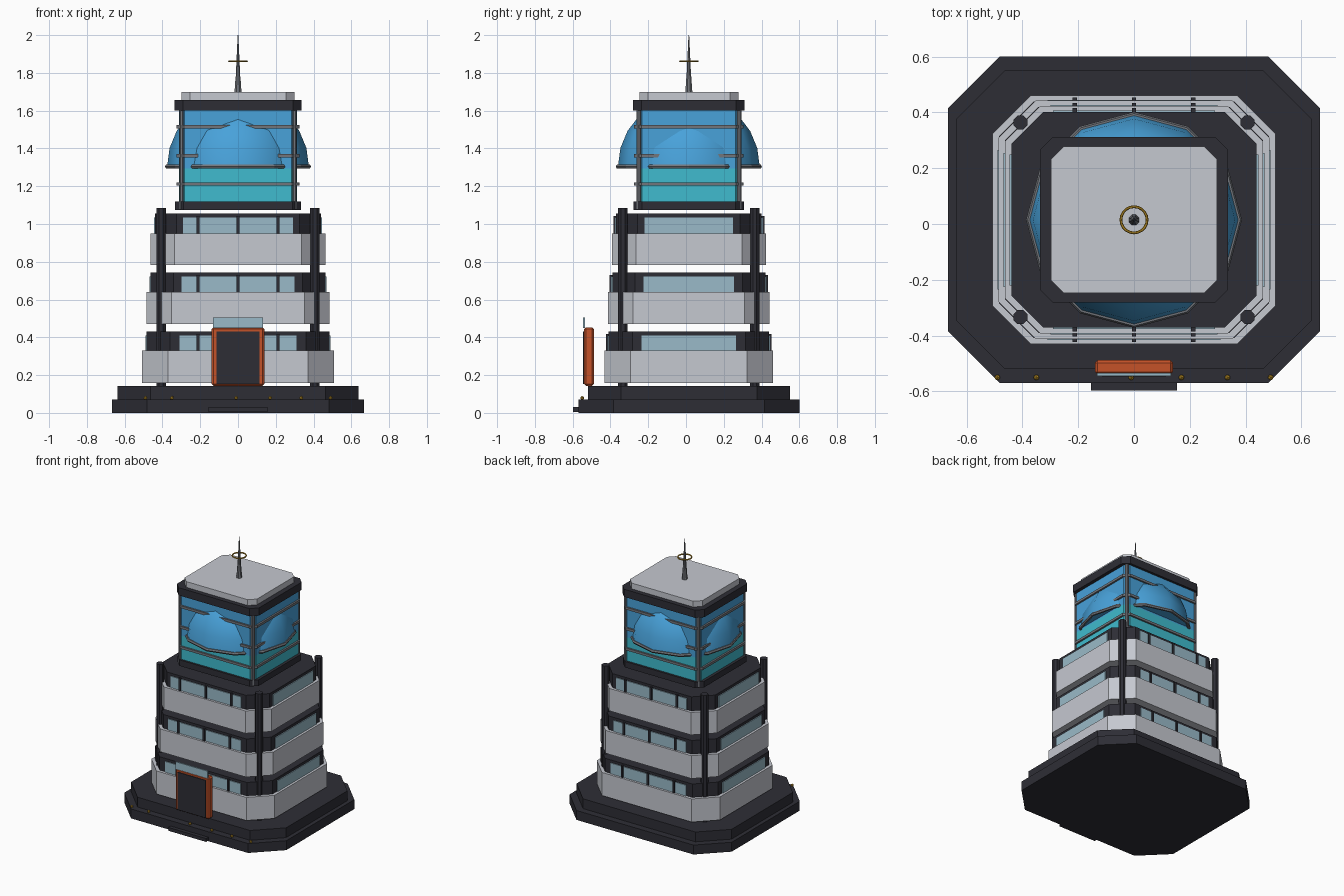
import bpy, bmesh, math
from mathutils import Matrix

if "Cube" in bpy.data.objects:
    bpy.data.objects.remove(bpy.data.objects["Cube"])

CY = 0.015  # building centre in y


def mat(name, r, g, b):
    m = bpy.data.materials.new(name)
    m.diffuse_color = (r, g, b, 1)
    m.use_nodes = True
    m.node_tree.nodes["Principled BSDF"].inputs["Base Color"].default_value = m.diffuse_color
    return m


DARK = mat("dark charcoal", 0.027, 0.027, 0.036)
WHITE = mat("pale grey", 0.56, 0.58, 0.63)
GLASS = mat("window glass", 0.32, 0.49, 0.58)
BLUE = mat("sky blue glass", 0.065, 0.36, 0.70)
TEAL = mat("teal glass", 0.05, 0.50, 0.62)
GREY = mat("steel grey", 0.17, 0.18, 0.20)
ORANGE = mat("burnt orange", 0.56, 0.085, 0.022)
GOLD = mat("gold", 0.50, 0.28, 0.02)


def finish(name, bm, m):
    bmesh.ops.recalc_face_normals(bm, faces=bm.faces)
    me = bpy.data.meshes.new(name)
    bm.to_mesh(me)
    bm.free()
    me.materials.append(m)
    ob = bpy.data.objects.new(name, me)
    bpy.context.collection.objects.link(ob)
    return ob


def prism(name, hx, hy, c, z0, z1, m):
    """Rectangle with cut corners, extruded upwards."""
    pts = [(hx, hy - c), (hx - c, hy), (c - hx, hy), (-hx, hy - c),
           (-hx, c - hy), (c - hx, -hy), (hx - c, -hy), (hx, c - hy)]
    bm = bmesh.new()
    f = bm.faces.new([bm.verts.new((x, y + CY, z0)) for x, y in pts])
    top = bmesh.ops.extrude_face_region(bm, geom=[f])["geom"]
    for v in top:
        if isinstance(v, bmesh.types.BMVert):
            v.co.z = z1
    return finish(name, bm, m)


def box(name, x0, x1, y0, y1, z0, z1, m):
    bm = bmesh.new()
    bmesh.ops.create_cube(bm, size=1)
    for v in bm.verts:
        v.co.x = (x0 + x1) / 2 + v.co.x * (x1 - x0)
        v.co.y = (y0 + y1) / 2 + v.co.y * (y1 - y0)
        v.co.z = (z0 + z1) / 2 + v.co.z * (z1 - z0)
    return finish(name, bm, m)


def rod(name, x, y, z0, z1, r0, r1, m, n=8):
    bm = bmesh.new()
    bmesh.ops.create_cone(bm, cap_ends=True, segments=n, radius1=r0, radius2=r1, depth=z1 - z0,
                          matrix=Matrix.Translation((x, y, (z0 + z1) / 2)) @ Matrix.Rotation(math.pi / n, 4, 'Z'))
    return finish(name, bm, m)


def ring(name, z, R, r, n, k, m):
    bpy.ops.mesh.primitive_torus_add(location=(0, CY, z), major_radius=R, minor_radius=r,
                                     major_segments=n, minor_segments=k)
    ob = bpy.context.object
    ob.name = name
    ob.data.materials.append(m)
    return ob


# Plinth, front step and little path lights
prism("plinth_lower", 0.667, 0.585, 0.185, 0, 0.07, DARK)
prism("plinth_upper", 0.638, 0.535, 0.175, 0.07, 0.143, DARK)
box("front_step", -0.155, 0.155, -0.597, -0.56, 0.005, 0.03, DARK)
for i, x in enumerate((-0.49, -0.35, -0.01, 0.17, 0.335, 0.49)):
    bm = bmesh.new()
    bmesh.ops.create_icosphere(bm, subdivisions=1, radius=0.011,
                               matrix=Matrix.Translation((x, -0.55, 0.079)))
    finish(f"path_light_{i}", bm, GOLD)

# Entrance portal with door and glass canopy
frame = box("door_frame", -0.14, 0.14, -0.54, -0.488, 0.143, 0.453, ORANGE)
bev = frame.modifiers.new("bevel", 'BEVEL')
bev.width = 0.01
box("door_panel", -0.115, 0.115, -0.546, -0.535, 0.153, 0.432, DARK)
box("door_canopy", -0.132, 0.132, -0.545, -0.535, 0.45, 0.505, GLASS)

# Three floating storeys: parapet slab, set-back wall, windows and mullions
# (half x, half y, chamfer, bottom, parapet top, wall top, front window, side window)
floors = [(0.507, 0.446, 0.137, 0.158, 0.33, 0.43, 0.31, 0.25),
          (0.485, 0.427, 0.132, 0.47, 0.64, 0.742, 0.30, 0.24),
          (0.463, 0.408, 0.127, 0.783, 0.95, 1.055, 0.29, 0.235)]
for i, (hx, hy, c, z0, z1, z2, wx, wy) in enumerate(floors, 1):
    bx, by = hx - 0.023, hy - 0.022
    prism(f"parapet_{i}", hx, hy, c, z0, z1, WHITE)
    prism(f"wall_{i}", bx, by, c - 0.012, z1 - 0.01, z2, DARK)
    for s, side in ((-1, "a"), (1, "b")):
        ya, yb = sorted((CY + s * (by - 0.002), CY + s * (by + 0.006)))
        box(f"window_x_{i}{side}", -wx, wx, ya, yb, z1 - 0.005, z2 - 0.02, GLASS)
        xa, xb = sorted((s * (bx - 0.002), s * (bx + 0.006)))
        box(f"window_y_{i}{side}", xa, xb, CY - wy, CY + wy, z1 - 0.005, z2 - 0.02, GLASS)
        ya, yb = sorted((CY + s * (by - 0.002), CY + s * (by + 0.014)))
        for j, x in enumerate((-0.212, 0, 0.212)):
            box(f"mullion_{i}{side}{j}", x - 0.008, x + 0.008, ya, yb, z1 - 0.005, z2 - 0.012, DARK)

# Corner columns of the building and steel posts of the lantern
for sx in (-1, 1):
    for sy in (-1, 1):
        rod("corner_column", sx * 0.407, CY + sy * 0.349, 0.14, 1.085, 0.027, 0.027, DARK)
        rod("lantern_post", sx * 0.298, CY + sy * 0.265, 1.08, 1.65, 0.014, 0.014, GREY)

# Glass lantern, teal below and blue above, with frames and rails
prism("lantern_base", 0.333, 0.293, 0.045, 1.075, 1.12, DARK)
prism("lantern_glass_lower", 0.312, 0.278, 0.03, 1.12, 1.295, TEAL)
prism("lantern_glass_upper", 0.312, 0.278, 0.03, 1.295, 1.60, BLUE)
for i, z in enumerate((1.212, 1.362, 1.515)):
    prism(f"lantern_rail_{i}", 0.325, 0.29, 0.04, z - 0.009, z + 0.009, GREY)
prism("lantern_cap", 0.337, 0.296, 0.045, 1.60, 1.657, DARK)
prism("roof_slab", 0.298, 0.262, 0.045, 1.657, 1.70, WHITE)

# Dome bulging through the lantern walls, with a steel rim
bm = bmesh.new()
bmesh.ops.create_uvsphere(bm, u_segments=12, v_segments=12, radius=0.375)
bmesh.ops.bisect_plane(bm, geom=bm.verts[:] + bm.edges[:] + bm.faces[:], plane_co=(0, 0, 0),
                       plane_no=(0, 0, -1), clear_outer=True)
bmesh.ops.holes_fill(bm, edges=[e for e in bm.edges if e.is_boundary])
bmesh.ops.translate(bm, verts=bm.verts, vec=(0, CY, 1.305))
dome = finish("dome", bm, BLUE)
bpy.context.view_layer.objects.active = dome
dome.select_set(True)
bpy.ops.object.shade_smooth_by_angle(angle=math.radians(40))
ring("dome_rim", 1.304, 0.375, 0.012, 12, 6, GREY)

# Spire with a gold ring
rod("spire_foot", 0, CY, 1.70, 1.78, 0.02, 0.014, GREY)
rod("spire", 0, CY, 1.78, 2.0, 0.013, 0.002, GREY)
ring("spire_ring", 1.862, 0.047, 0.005, 20, 6, GOLD)
